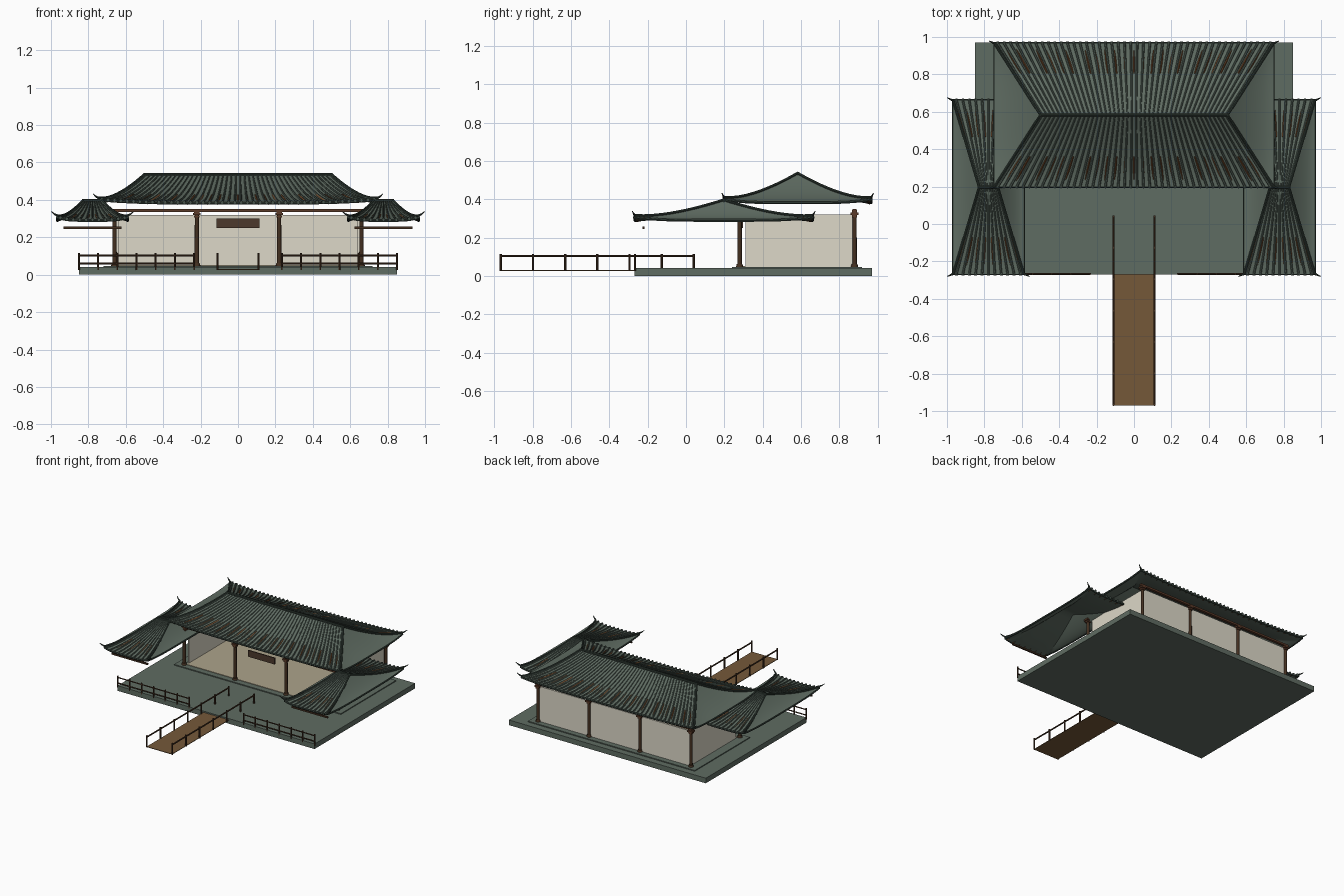
import bpy, bmesh, math
from mathutils import Vector

if "Cube" in bpy.data.objects:
    bpy.data.objects.remove(bpy.data.objects["Cube"])


def mat(name, hexcode):
    def lin(c):
        return c / 12.92 if c <= 0.04045 else ((c + 0.055) / 1.055) ** 2.4
    m = bpy.data.materials.new(name)
    m.diffuse_color = [lin(int(hexcode[i:i + 2], 16) / 255) for i in (0, 2, 4)] + [1]
    m.use_nodes = True
    m.node_tree.nodes["Principled BSDF"].inputs["Base Color"].default_value = m.diffuse_color
    return m


GREEN = mat("grey green", "5F6C62")
TILE = mat("tile green", "4D5A52")
RIDGE = mat("dark ridge green", "35413A")
WOOD = mat("dark wood", "432F20")
BEAM = mat("red brown wood", "5A3A28")
RAFTER = mat("rafter brown", "6E482A")
DECK = mat("deck brown", "755839")
WALL = mat("cream plaster", "DDD8C8")
FLOOR = mat("tan floor", "ADA48B")
PLAQUE = mat("plaque brown", "4C392C")


def finish(name, bm, material, smooth=False):
    bmesh.ops.recalc_face_normals(bm, faces=bm.faces[:])
    me = bpy.data.meshes.new(name)
    bm.to_mesh(me)
    bm.free()
    me.materials.append(material)
    ob = bpy.data.objects.new(name, me)
    bpy.context.collection.objects.link(ob)
    if smooth:
        bpy.ops.object.select_all(action='DESELECT')
        ob.select_set(True)
        bpy.context.view_layer.objects.active = ob
        bpy.ops.object.shade_smooth_by_angle(angle=math.radians(40))
    return ob


def box(bm, x0, x1, y0, y1, z0, z1):
    vs = bmesh.ops.create_cube(bm, size=1)["verts"]
    for v in vs:
        v.co = Vector(((x0 + x1) / 2 + v.co.x * (x1 - x0),
                       (y0 + y1) / 2 + v.co.y * (y1 - y0),
                       (z0 + z1) / 2 + v.co.z * (z1 - z0)))


def boxes(name, material, *dims):
    bm = bmesh.new()
    for d in dims:
        box(bm, *d)
    return finish(name, bm, material)


def tube(bm, pts, r, n=6, r_end=None):
    """Round bar along a path, optionally tapering."""
    pts = [Vector(p) for p in pts]
    r_end = r if r_end is None else r_end
    rings = []
    for i, p in enumerate(pts):
        d = (pts[min(i + 1, len(pts) - 1)] - pts[max(i - 1, 0)]).normalized()
        up = Vector((1, 0, 0)) if abs(d.z) > 0.9 else Vector((0, 0, 1))
        s = d.cross(up).normalized()
        u = s.cross(d)
        rr = r + (r_end - r) * i / (len(pts) - 1)
        rings.append([bm.verts.new(p + rr * (s * math.cos(a) + u * math.sin(a)))
                      for a in (2 * math.pi * k / n for k in range(n))])
    for a, b in zip(rings, rings[1:]):
        for k in range(n):
            bm.faces.new((a[k], a[(k + 1) % n], b[(k + 1) % n], b[k]))
    bm.faces.new(rings[0])
    bm.faces.new(rings[-1][::-1])


def roof(name, cx, cy, a, A, B, zr, ze, lift, rods, rafters, rod_r, tip):
    """Concave hip roof: ridge half-length a, eave half-sizes A and B."""
    def height(u, t):
        return zr - (zr - ze) * (1 - (1 - t) ** 1.5) + lift * abs(u) ** 4 * t ** 3

    def front(u, t, s, dz=0.0):
        return Vector((cx + u * (a + (A - a) * t), cy + s * B * t, height(u, t) + dz))

    def side(u, t, s, dz=0.0):
        return Vector((cx + s * (a + (A - a) * t), cy + u * B * t, height(u, t) + dz))

    # curved shell
    bm = bmesh.new()
    NU, NT = 20, 10
    for f in (front, side):
        for s in (-1, 1):
            for dz in (0, -0.012):
                g = [[bm.verts.new(f(-1 + 2 * i / NU, j / NT, s, dz)) for i in range(NU + 1)]
                     for j in range(NT + 1)]
                for j in range(NT):
                    for i in range(NU):
                        bm.faces.new((g[j][i], g[j][i + 1], g[j + 1][i + 1], g[j + 1][i]))
    bmesh.ops.remove_doubles(bm, verts=bm.verts[:], dist=1e-5)
    bmesh.ops.dissolve_degenerate(bm, edges=bm.edges[:], dist=1e-5)
    finish(name + "_roof_shell", bm, GREEN, True)

    # tile ribs with round end caps, front and back only
    bm = bmesh.new()
    for s in (-1, 1):
        for i in range(rods):
            u = -1 + 2 * (i + 0.5) / rods
            tube(bm, [front(u, j / 8, s, 0.002) for j in range(9)], rod_r * 0.6, 6, rod_r)
            e = front(u, 1, s)
            tube(bm, [e, e + Vector((0, s * 0.009, -0.001))], rod_r * 1.35, 8)
    finish(name + "_roof_tiles", bm, TILE, True)

    # straight rafters that just break the concave surface
    bm = bmesh.new()
    for s in (-1, 1):
        for i in range(rafters):
            u = -0.94 + 1.88 * i / (rafters - 1)
            tube(bm, [front(u, 0.99, s, -0.010), front(u, 0.58, s, -0.002)], 0.0055, 4)
    finish(name + "_rafters", bm, RAFTER)

    # ridge, hips with upturned tips, eave edging
    bm = bmesh.new()
    tube(bm, [(cx - a - 0.006, cy, zr + 0.002), (cx + a + 0.006, cy, zr + 0.002)], 0.009, 8)
    for sx in (-1, 1):
        for sy in (-1, 1):
            hip = [front(sx, j / 10, sy, 0.004) for j in range(11)]
            c = hip[-1]
            hip += [c + Vector((sx * tip * k, sy * tip * 0.45 * k, 0.022 * k ** 1.4)) for k in (0.5, 1)]
            tube(bm, hip[:11], 0.007, 8)
            tube(bm, hip[10:], 0.007, 8, 0.002)
    for f in (front, side):
        for s in (-1, 1):
            tube(bm, [f(-1 + k / 10, 1, s, -0.007) for k in range(21)], 0.0075, 6)
    finish(name + "_ridges_and_eaves", bm, RIDGE, True)


# terrace, hall base and floor
boxes("terrace", GREEN, (-0.85, 0.85, -0.27, 0.97, 0, 0.04))
boxes("hall_base", GREEN, (-0.72, 0.72, 0.24, 0.92, 0.04, 0.047))
boxes("hall_floor", FLOOR, (-0.645, 0.645, 0.285, 0.87, 0.047, 0.051))

# plaster walls, open at the front
boxes("hall_walls", WALL, (-0.65, 0.65, 0.868, 0.878, 0.047, 0.32),
      (-0.65, -0.64, 0.31, 0.868, 0.047, 0.32), (0.64, 0.65, 0.31, 0.868, 0.047, 0.32))

# columns, stone feet, brackets and long beams
cols, feet, brk, beams = (bmesh.new() for _ in range(4))
for y in (0.28, 0.88):
    for x in (-0.66, -0.22, 0.22, 0.66):
        tube(cols, [(x, y, 0.045), (x, y, 0.335)], 0.012, 12, 0.011)
        tube(feet, [(x, y, 0.04), (x, y, 0.062)], 0.021, 12, 0.015)
        for w, z in ((0.014, 0.305), (0.020, 0.318), (0.014, 0.331)):
            box(brk, x - w, x + w, y - w, y + w, z, z + 0.012)
    box(beams, -0.68, 0.68, y - 0.01, y + 0.01, 0.335, 0.35)
finish("columns", cols, WOOD, True)
finish("column_feet", feet, WOOD, True)
finish("column_brackets", brk, BEAM)
finish("long_beams", beams, BEAM)

# blank plaque hung between the middle front columns
boxes("plaque", PLAQUE, (-0.115, 0.115, 0.288, 0.297, 0.25, 0.30))

# roofs: main hall and two side wings, with a hanging beam under each wing
roof("hall", 0, 0.583, 0.5, 0.745, 0.382, 0.533, 0.388, 0.018, 44, 27, 0.0065, 0.03)
for sx, label in ((-1, "left_wing"), (1, "right_wing")):
    roof(label, sx * 0.778, 0.197, 0.05, 0.188, 0.463, 0.393, 0.296, 0.016, 11, 8, 0.006, 0.032)
    boxes(label + "_beam", WOOD, (sx * 0.778 - 0.155, sx * 0.778 + 0.155, -0.228, -0.216, 0.245, 0.257))

# footbridge deck and railings
boxes("bridge_deck", DECK, (-0.11, 0.11, -0.97, -0.265, 0.026, 0.03))
bm = bmesh.new()
for x in (-0.11, 0.11):
    for i in range(7):
        y = -0.967 + i * 0.168
        tube(bm, [(x, y, 0.026), (x, y, 0.115)], 0.006, 8)
    tube(bm, [(x, -0.967, 0.103), (x, 0.041, 0.103)], 0.0055, 8)
finish("bridge_railings", bm, WOOD, True)

# terrace front railings
bm = bmesh.new()
for s in (-1, 1):
    for i in range(7):
        x = s * (0.235 + i * 0.1025)
        tube(bm, [(x, -0.267, 0.026), (x, -0.267, 0.115)], 0.0055, 8)
    for z in (0.103, 0.06):
        tube(bm, [(s * 0.235, -0.267, z), (s * 0.85, -0.267, z)], 0.0045, 8)
finish("terrace_railings", bm, WOOD, True)
